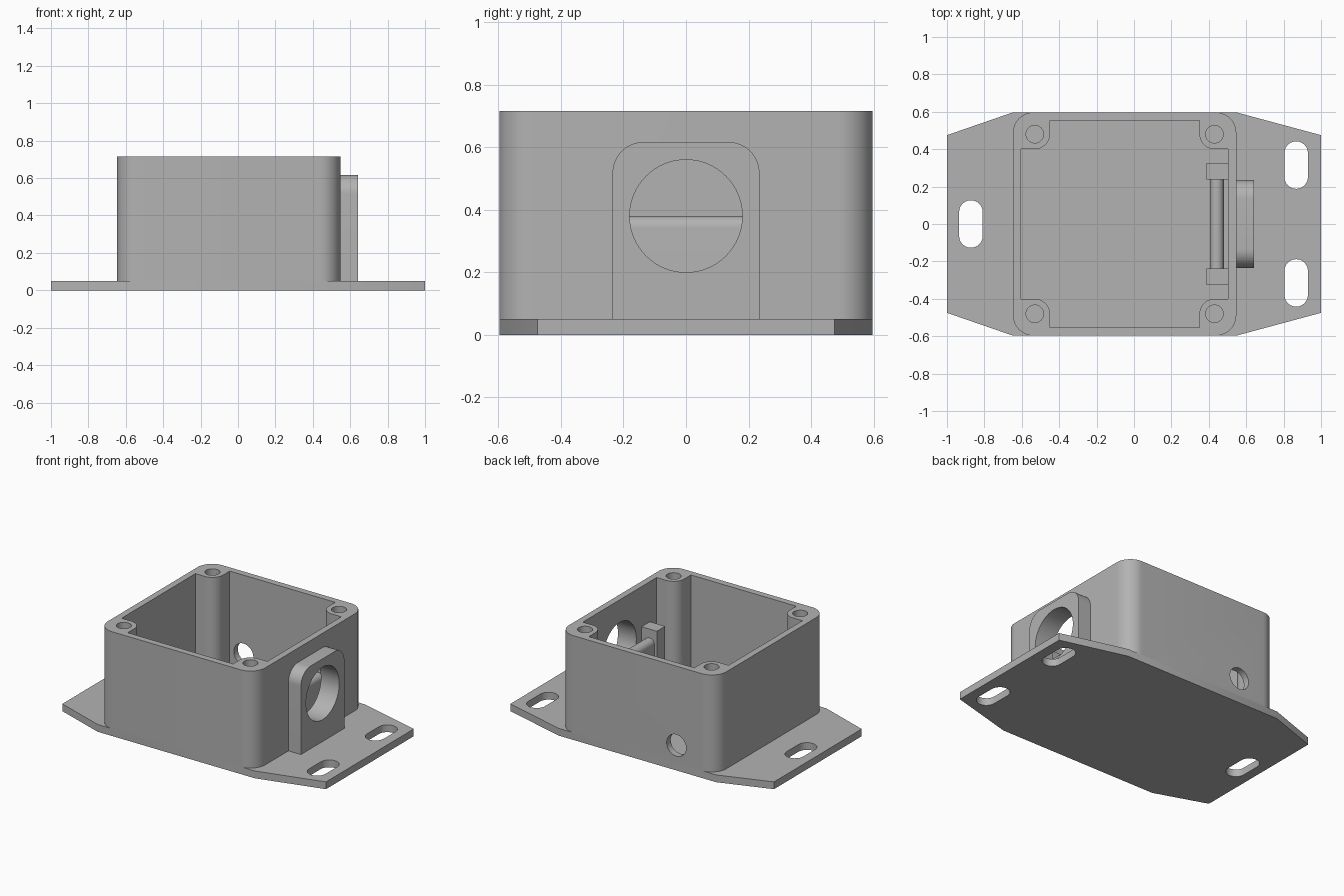
import bpy, bmesh
from math import sin, cos, pi, radians
from mathutils import Matrix, Vector

if "Cube" in bpy.data.objects:
    bpy.data.objects.remove(bpy.data.objects["Cube"])

grey = bpy.data.materials.new("light_grey")
grey.use_nodes = True
COLOUR = (0.45, 0.45, 0.45, 1)
grey.diffuse_color = COLOUR
grey.node_tree.nodes["Principled BSDF"].inputs["Base Color"].default_value = COLOUR

BOX_X = -0.05            # centre of the housing along x
HALF = 0.597             # half width of the square housing
PLATE, TOP = 0.05, 0.715


def arc(cx, cy, r, a0, a1, n=12):
    return [(cx + r * cos(radians(a0 + (a1 - a0) * i / n)),
             cy + r * sin(radians(a0 + (a1 - a0) * i / n))) for i in range(n + 1)]


def prism(name, outline, lo, hi, axis="z"):
    """Extrude an outline: (x, y) along z, (y, z) along x, or (x, z) along y."""
    place = {"z": lambda p, h: (p[0], p[1], h),
             "x": lambda p, h: (h, p[0], p[1]),
             "y": lambda p, h: (p[0], h, p[1])}[axis]
    bm = bmesh.new()
    face = bm.faces.new([bm.verts.new(place(p, lo)) for p in outline])
    ext = bmesh.ops.extrude_face_region(bm, geom=[face])
    moved = [v for v in ext["geom"] if isinstance(v, bmesh.types.BMVert)]
    bmesh.ops.translate(bm, verts=moved, vec=Vector(place((0, 0), hi - lo)))
    bmesh.ops.recalc_face_normals(bm, faces=bm.faces)
    mesh = bpy.data.meshes.new(name)
    bm.to_mesh(mesh)
    bm.free()
    mesh.materials.append(grey)
    ob = bpy.data.objects.new(name, mesh)
    bpy.context.collection.objects.link(ob)
    return ob


def cut(target, cutters):
    """Subtract the cutters from the target, leaving a plain mesh."""
    for c in cutters:
        m = target.modifiers.new("cut", "BOOLEAN")
        m.operation, m.solver, m.object = "DIFFERENCE", "EXACT", c
    dg = bpy.context.evaluated_depsgraph_get()
    mesh = bpy.data.meshes.new_from_object(target.evaluated_get(dg))
    target.modifiers.clear()
    target.data = mesh


def four_turns(quarter):
    """Repeat a clockwise quarter outline around the housing centre."""
    pts = []
    for k in range(4):
        turn = Matrix.Rotation(-k * pi / 2, 2)
        pts += [tuple(turn @ Vector(p) + Vector((BOX_X, 0))) for p in quarter]
    return pts


def circle(x, y, r, n=48):
    return arc(x, y, r, 0, 360, n)[:-1]


def slot(x, y, r=0.063, half=0.127):
    return arc(x, y + half - r, r, 0, 180) + arc(x, y - half + r, r, 180, 360)


# Mounting flange with three slots
right, left = BOX_X + HALF, BOX_X - HALF
edge = [(1, 0.475), (right, HALF), (left, HALF), (-1, 0.475)]
flange = prism("mounting_flange", edge + [(x, -y) for x, y in reversed(edge)], 0, PLATE)
slots = [prism("slot_cutter", slot(x, y), -0.1, 0.2)
         for x, y in ((-0.872, 0), (0.867, 0.315), (0.867, -0.315))]
cut(flange, slots)

# Square housing with rounded corners, screw bosses left standing in the cavity
R = 0.11
housing = prism("housing", four_turns(arc(HALF - R, HALF - R, R, 90, 0)), PLATE, TOP)
inner, boss, boss_r = 0.553, 0.48, 0.08
quarter = [(boss - boss_r, inner)] + arc(boss, boss, boss_r, 180, 270) + [(inner, boss - boss_r)]
cavity = prism("cavity_cutter", four_turns(quarter), 0, 1)
screws = [prism("screw_hole_cutter", circle(BOX_X + sx * boss, sy * boss, 0.047, 32), 0.25, 1)
          for sx in (-1, 1) for sy in (-1, 1)]
port = prism("port_cutter", circle(0, 0.38, 0.18, 64), 0.45, 0.9, "x")
drain = prism("side_hole_cutter", circle(-0.345, 0.172, 0.074), 0.5, 0.7, "y")
cut(housing, [cavity, port, drain] + screws)

# Raised pad around the cable port
pad = prism("port_pad", [(-0.235, PLATE), (0.235, PLATE)]
            + arc(0.135, 0.517, 0.1, 0, 90) + arc(-0.135, 0.517, 0.1, 90, 180),
            right, 0.642, "x")
cut(pad, [port])

# Cable saddle: round-topped rib between two blocks
rib = prism("saddle_rib", [(0.406, PLATE), (0.48, PLATE)]
            + arc(0.443, 0.343, 0.037, 0, 180, 16), -0.24, 0.24, "y")
blocks = [prism(name, [(0.387, y0), (0.505, y0), (0.505, y0 + 0.09), (0.387, y0 + 0.09)],
                PLATE, 0.44)
          for name, y0 in (("saddle_block_left", 0.237), ("saddle_block_right", -0.327))]

for c in slots + screws + [cavity, port, drain]:
    bpy.data.objects.remove(c)

# Smooth round surfaces, keep edges sharp
bpy.ops.object.select_all(action="DESELECT")
for ob in [flange, housing, pad, rib] + blocks:
    ob.select_set(True)
bpy.context.view_layer.objects.active = housing
bpy.ops.object.shade_smooth_by_angle(angle=radians(30))
